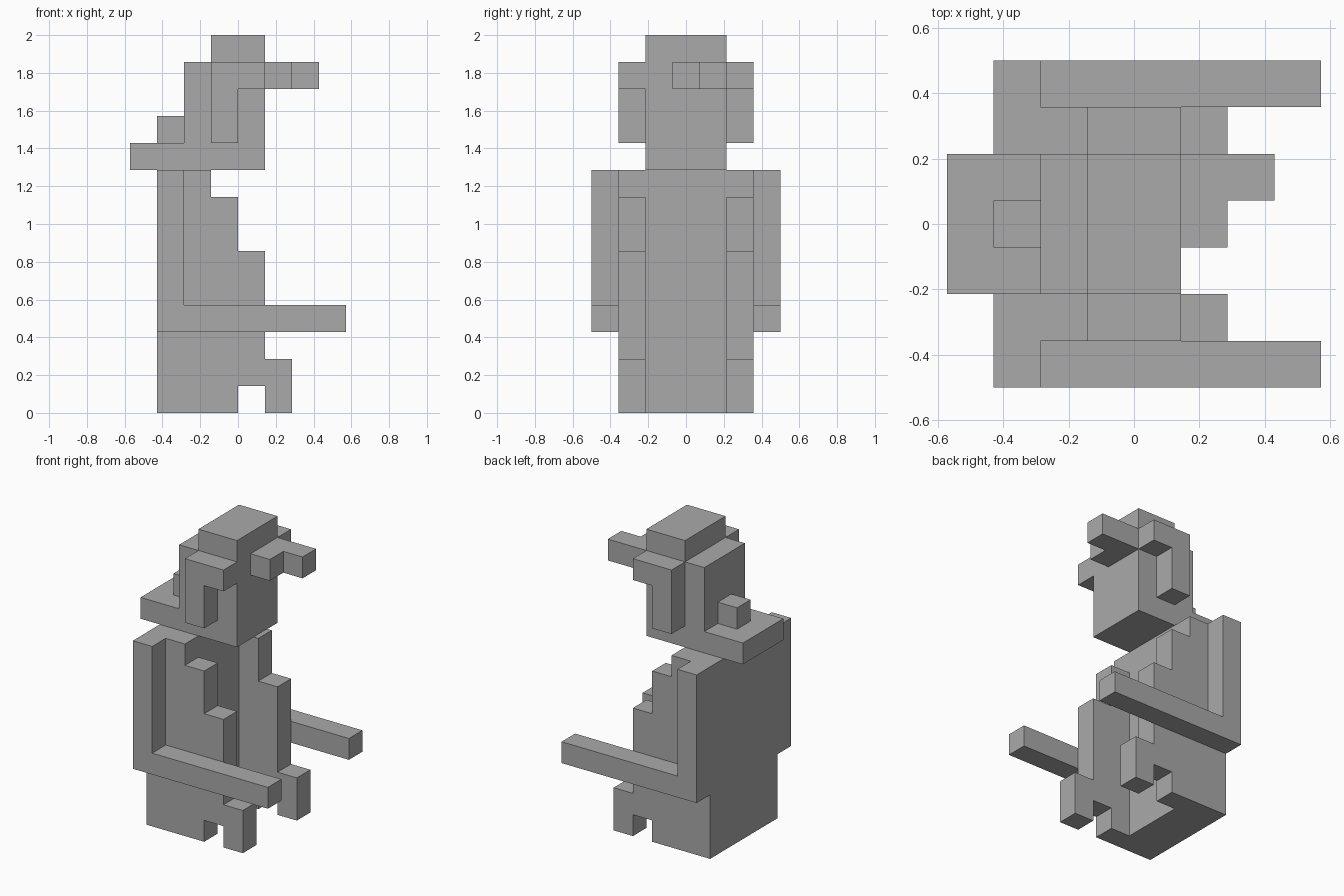
import bpy
import bmesh
from mathutils import Vector

if "Cube" in bpy.data.objects:
    bpy.data.objects.remove(bpy.data.objects["Cube"], do_unlink=True)

U = 2 / 14  # size of one block

grey = bpy.data.materials.new("plain grey")
grey.use_nodes = True
colour = (0.4, 0.4, 0.4, 1)
grey.diffuse_color = colour
grey.node_tree.nodes["Principled BSDF"].inputs["Base Color"].default_value = colour


def slab(name, outline, y0, y1):
    """Extrude an (x, z) outline, in blocks, from y0 to y1."""
    bm = bmesh.new()
    face = bm.faces.new([bm.verts.new((x * U, y0 * U, z * U)) for x, z in outline])
    out = bmesh.ops.extrude_face_region(bm, geom=[face])
    moved = [g for g in out["geom"] if isinstance(g, bmesh.types.BMVert)]
    bmesh.ops.translate(bm, verts=moved, vec=Vector((0, (y1 - y0) * U, 0)))
    bmesh.ops.recalc_face_normals(bm, faces=bm.faces)
    mesh = bpy.data.meshes.new(name)
    bm.to_mesh(mesh)
    bm.free()
    mesh.materials.append(grey)
    obj = bpy.data.objects.new(name, mesh)
    bpy.context.collection.objects.link(obj)
    return obj


def box(x0, x1, z0, z1):
    return [(x0, z0), (x1, z0), (x1, z1), (x0, z1)]


# Stepped body side with its leg and foot
body_side = [(-3, 0), (0, 0), (0, 1), (1, 1), (1, 0), (2, 0), (2, 2), (1, 2),
             (1, 6), (0, 6), (0, 8), (-1, 8), (-1, 9), (-3, 9)]
# Upper arm hanging down, forearm reaching forward
arm = [(-3, 3), (4, 3), (4, 4), (-2, 4), (-2, 9), (-3, 9)]
# Hanging flap beside the head
flap = [(-1, 10), (0, 10), (0, 12), (1, 12), (1, 13), (-1, 13)]

for side, s in (("right", -1), ("left", 1)):
    slab(side + "_body_side", body_side, s * 1.5, s * 2.5)
    slab(side + "_arm", arm, s * 2.5, s * 3.5)
    slab(side + "_head_flap", flap, s * 1.5, s * 2.5)

# Recessed torso between the sides
slab("torso_core", box(-3, -1, 0, 9), -1.5, 1.5)

# Head with rear brim and raised crown
head = [(-4, 9), (1, 9), (1, 14), (-1, 14), (-1, 13), (-2, 13), (-2, 10), (-4, 10)]
slab("head", head, -1.5, 1.5)
slab("brim_knob", box(-3, -2, 10, 11), -0.5, 0.5)

# Bent piece projecting from the face
slab("face_piece_base", box(1, 2, 12, 13), -0.5, 1.5)
slab("face_piece_tip", box(2, 3, 12, 13), 0.5, 1.5)
